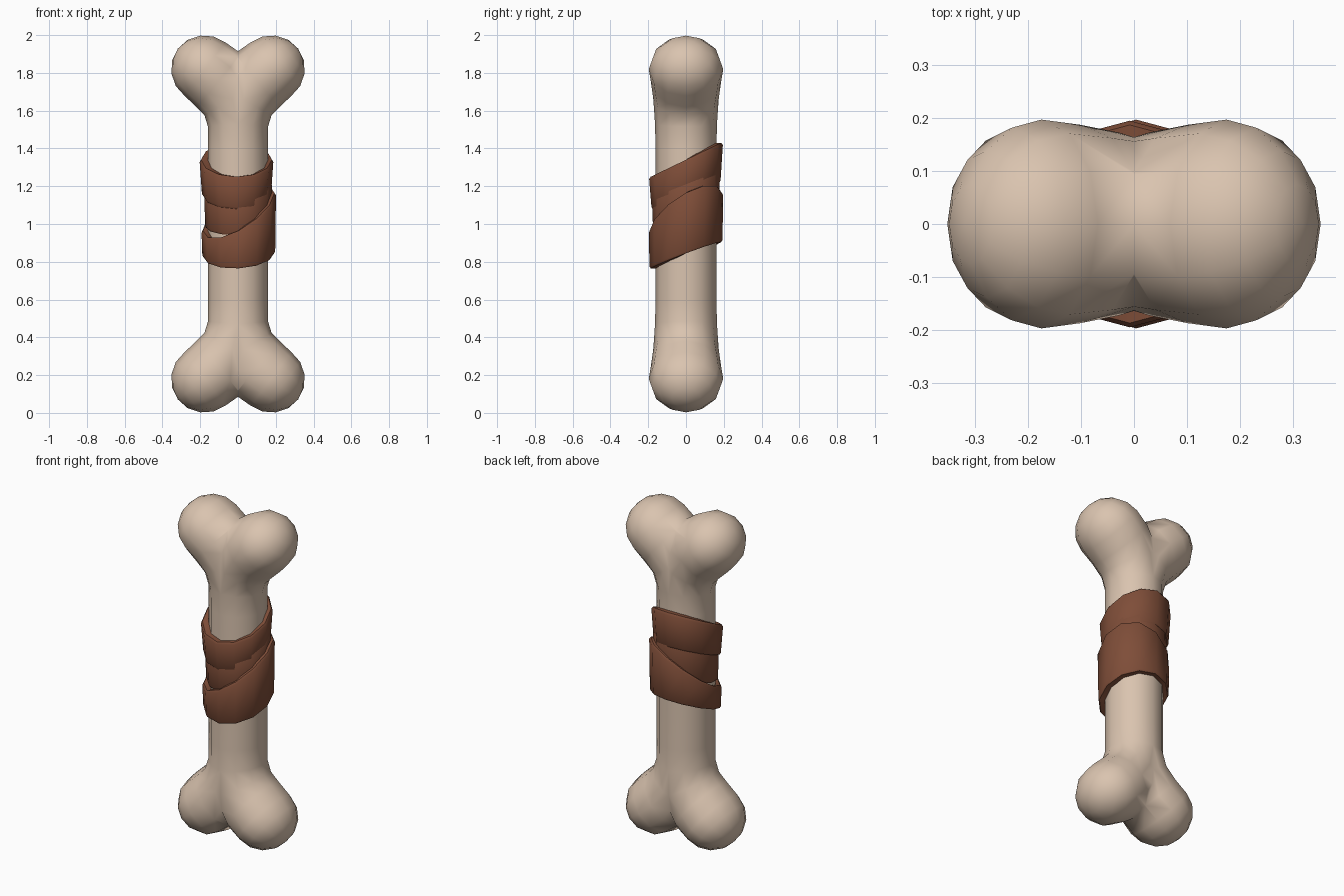
import bpy, bmesh, math
from mathutils import Vector

if "Cube" in bpy.data.objects:
    bpy.data.objects.remove(bpy.data.objects["Cube"])

SIDES = 12


def material(name, rgb):
    m = bpy.data.materials.new(name)
    m.diffuse_color = (*rgb, 1)
    m.use_nodes = True
    m.node_tree.nodes["Principled BSDF"].inputs["Base Color"].default_value = m.diffuse_color
    return m


BONE = material("bone ivory", (0.70, 0.55, 0.43))
LEATHER = material("brown leather", (0.21, 0.075, 0.04))


def make_object(name, bm, mat, z=0):
    me = bpy.data.meshes.new(name)
    bm.to_mesh(me)
    bm.free()
    me.materials.append(mat)
    ob = bpy.data.objects.new(name, me)
    ob.location.z = z
    bpy.context.collection.objects.link(ob)
    return ob


def bridge(bm, a, b):
    for j in range(SIDES):
        k = (j + 1) % SIDES
        bm.faces.new((a[j], a[k], b[k], b[j]))


# Bone: one quarter (half shaft curving out into a knob), mirrored in x and z
# sections: centre x, centre z above the middle, tilt, in-plane radius, depth radius
sections = [(0, 0, 0, .16, .16), (0, .40, 0, .16, .161), (0, .53, 5, .16, .164),
            (.03, .66, 30, .17, .173), (.10, .76, 50, .185, .187),
            (.175, .82, 53, .178, .197)]
kx, kz, kt = sections[-1][:3]
tip = Vector((math.sin(math.radians(kt)), 0, math.cos(math.radians(kt))))
for a in (22.5, 45, 67.5):                      # rounded knob cap
    s, c = math.sin(math.radians(a)), math.cos(math.radians(a))
    sections.append((kx + tip.x * .18 * s, kz + tip.z * .18 * s, kt, .178 * c, .197 * c))

bm = bmesh.new()
rings = []
for cx, cz, tilt, rx, ry in sections:
    t = math.radians(tilt)
    ring = []
    for j in range(SIDES):
        p = 2 * math.pi * j / SIDES
        w = rx * math.cos(p)
        ring.append(bm.verts.new((cx + w * math.cos(t), ry * math.sin(p), cz - w * math.sin(t))))
    rings.append(ring)
for a, b in zip(rings, rings[1:]):
    bridge(bm, a, b)
pole = bm.verts.new((kx + tip.x * .18, 0, kz + tip.z * .18))
for j in range(SIDES):
    bm.faces.new((rings[-1][j], rings[-1][(j + 1) % SIDES], pole))
bmesh.ops.bisect_plane(bm, geom=bm.verts[:] + bm.edges[:] + bm.faces[:], dist=1e-4,
                       plane_co=(0, 0, 0), plane_no=(1, 0, 0), clear_inner=True)
for f in bm.faces:
    f.smooth = True
bone = make_object("bone", bm, BONE, z=1)
mirror = bone.modifiers.new("mirror", "MIRROR")
mirror.use_axis = (True, False, True)
mirror.merge_threshold = 0.002


# Leather wraps: slanted closed bands; edge height = base + x slope + y slope
def band(name, bottom, top, r_bottom, r_top, cx=0):
    bm = bmesh.new()
    loops = []
    for edge, r, lift in ((bottom, .15, 0), (bottom, r_bottom - .006, 0), (bottom, r_bottom, .01),
                          (top, r_top, -.012), (top, r_top - .008, 0), (top, .15, 0)):
        loop = []
        for j in range(SIDES):
            p = 2 * math.pi * j / SIDES
            c, s = math.cos(p), math.sin(p)
            off = cx if r > .15 else 0
            loop.append(bm.verts.new((off + r * c, r * s, edge[0] + edge[1] * c + edge[2] * s + lift)))
        loops.append(loop)
    for a, b in zip(loops, loops[1:] + loops[:1]):
        bridge(bm, a, b)
    ob = make_object(name, bm, LEATHER)
    bpy.ops.object.select_all(action='DESELECT')
    ob.select_set(True)
    bpy.context.view_layer.objects.active = ob
    bpy.ops.object.shade_smooth_by_angle(angle=math.radians(40))


band("upper_wrap", (1.15, 0, .07), (1.34, 0, .09), .183, .195, -.008)
band("middle_wrap", (.98, 0, .04), (1.22, 0, .07), .174, .180)
band("lower_wrap", (.835, .01, .07), (1.065, .10, .10), .193, .197, .004)
